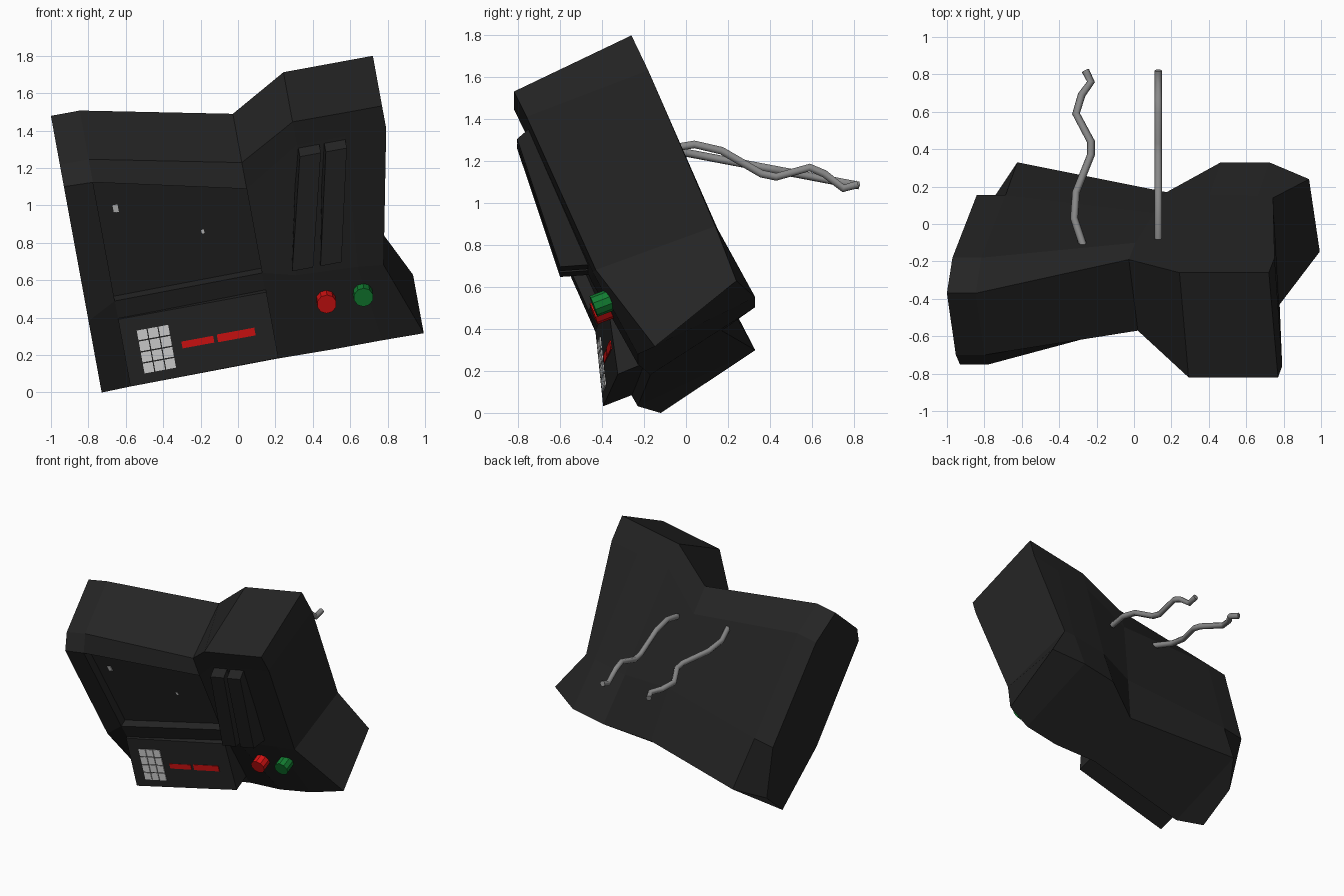
import bpy, bmesh, math
from mathutils import Vector

if "Cube" in bpy.data.objects:
    bpy.data.objects.remove(bpy.data.objects["Cube"])

ROLL = math.radians(10.4)          # the whole console is rolled about y
C, S = math.cos(ROLL), math.sin(ROLL)


def P(u, y, z):
    """Console coordinates to world."""
    return Vector((C * u - S * z, y, S * u + C * z))


def material(name, rgb):
    m = bpy.data.materials.new(name)
    m.diffuse_color = (*rgb, 1)
    m.use_nodes = True
    m.node_tree.nodes["Principled BSDF"].inputs["Base Color"].default_value = m.diffuse_color
    return m


BLACK = material("black_casing", (0.018, 0.018, 0.018))
WHITE = material("white_keys", (0.65, 0.65, 0.65))
RED = material("red", (0.65, 0.006, 0.006))
GREEN = material("green", (0.006, 0.2, 0.03))
GREY = material("grey_cable", (0.25, 0.25, 0.25))


def finish(bm, name, mat):
    bmesh.ops.recalc_face_normals(bm, faces=bm.faces)
    me = bpy.data.meshes.new(name)
    bm.to_mesh(me)
    bm.free()
    ob = bpy.data.objects.new(name, me)
    me.materials.append(mat)
    bpy.context.collection.objects.link(ob)
    return ob


def add_block(bm, front, back):
    """Closed block from four front and four back corners."""
    f = [bm.verts.new(P(*p)) for p in front]
    b = [bm.verts.new(P(*p)) for p in back]
    bm.faces.new(f)
    bm.faces.new(b[::-1])
    for i in range(4):
        j = (i + 1) % 4
        bm.faces.new((f[j], f[i], b[i], b[j]))


def bilinear(corners, u, z):
    """y on a quad given as (u0, u1, z0, z1, y00, y10, y01, y11)."""
    u0, u1, z0, z1, a, b, c, d = corners
    s, t = (u - u0) / (u1 - u0), (z - z0) / (z1 - z0)
    return (a * (1 - s) + b * s) * (1 - t) + (c * (1 - s) + d * s) * t


def add_plate(bm, surf, u0, u1, z0, z1, t):
    """Thin plate lying on a bilinear surface."""
    pts = [(u0, z0), (u1, z0), (u1, z1), (u0, z1)]
    add_block(bm, [(u, bilinear(surf, u, z) - t, z) for u, z in pts],
              [(u, bilinear(surf, u, z) + 0.004, z) for u, z in pts])


# Casing: side profiles (y, z) lofted left to right.
# Order: front from top to bottom, then back from bottom to top.
profiles = [
    (-.717, [(-.70, 1.37), (-.75, 1.25), (-.43, .52), (-.12, .131),
             (.12, .325), (.155, .75), (-.18, 1.47), (-.37, 1.635)]),
    (-.56, [(-.70, 1.37), (-.75, 1.245), (-.465, .60), (-.23, .135),
            (.33, .407), (.155, .75), (-.18, 1.47), (-.37, 1.635)]),
    (.242, [(-.57, 1.205), (-.53, 1.062), (-.38, .605), (-.17, .14),
            (.17, .354), (.06, .74), (-.10, 1.28), (-.19, 1.47)]),
    (.548, [(-.82, 1.37), (-.76, 1.245), (-.45, .56), (-.23, .135),
            (.33, .412), (.155, .745), (-.18, 1.47), (-.26, 1.64)]),
    (.81, [(-.82, 1.368), (-.76, 1.245), (-.445, .545), (-.23, .135),
           (.33, .412), (.15, .745), (-.18, 1.47), (-.26, 1.64)]),
    (1.034, [(-.82, 1.368), (-.76, 1.245), (-.43, .53), (-.148, .132),
             (.24, .45), (.14, .741), (-.18, 1.47), (-.26, 1.64)]),
]
shift = {(3, 2): -.13, (4, 2): -.06, (5, 2): -.145, (5, 5): -.142}  # waist
bm = bmesh.new()
grid = [[bm.verts.new(P(u + shift.get((c, r), 0), y, z))
         for r, (y, z) in enumerate(prof)] for c, (u, prof) in enumerate(profiles)]
for c in range(5):
    for r in range(8):
        n = (r + 1) % 8
        quad = [grid[c][r], grid[c][n], grid[c + 1][n], grid[c + 1][r]]
        if (c, r) != (1, 1):
            bm.faces.new(quad)
            continue
        # recessed screen
        inward = P(0, .9026, .4305) * .06
        inner = [bm.verts.new(v.co + inward) for v in quad]
        bm.faces.new(inner)
        for i in range(4):
            j = (i + 1) % 4
            bm.faces.new((quad[i], quad[j], inner[j], inner[i]))
for col in (grid[0], grid[-1]):
    for i in range(3):
        bm.faces.new((col[i], col[i + 1], col[6 - i], col[7 - i]))
finish(bm, "console_casing", BLACK)

# Two raised bars beside the screen
bm = bmesh.new()
for top, bot in ((.553, .402), (.694, .556)):
    w = .114
    us = [bot, bot + w, top + w, top]
    fy = [(-.60, .585), (-.60, .585), (-.805, 1.18), (-.805, 1.18)]
    by = [(-.40, .60), (-.40, .60), (-.69, 1.28), (-.69, 1.28)]
    add_block(bm, [(u, *p) for u, p in zip(us, fy)], [(u, *p) for u, p in zip(us, by)])
finish(bm, "raised_bars", BLACK)

# Keypad housing
front = (-.56, .246, .137, .50, -.395, -.325, -.432, -.375)
bm = bmesh.new()
add_block(bm, [(-.56, -.395, .135), (.246, -.325, .142), (.246, -.375, .50), (-.56, -.432, .50)],
          [(-.56, -.18, .22), (.246, -.14, .22), (.246, -.25, .545), (-.56, -.30, .545)])
finish(bm, "keypad_housing", BLACK)

# Keys, four rows of three
bm = bmesh.new()
for r in range(4):
    for c in range(3):
        u, z = -.473 + c * .059, .190 + r * .060
        add_plate(bm, front, u, u + .053, z, z + .053, .008)
finish(bm, "keypad_keys", WHITE)

# Red readout bars
bm = bmesh.new()
add_plate(bm, front, -.249, -.076, .285, .322, .006)
add_plate(bm, front, -.056, .148, .283, .325, .006)
finish(bm, "red_readout", RED)

# Small light specks on the screen
screen = (-.56, .242, .60, 1.15, -.40, -.315, -.64, -.50)
bm = bmesh.new()
add_plate(bm, screen, -.48, -.452, 1.065, 1.105, .015)
add_plate(bm, screen, -.038, -.022, .87, .89, .015)
finish(bm, "screen_specks", WHITE)

# Push buttons
axis = P(0, -.93, -.36).normalized()
for name, u, mat in (("red_button", .552, RED), ("green_button", .752, GREEN)):
    bpy.ops.mesh.primitive_cylinder_add(
        vertices=10, radius=.053, depth=.12, location=P(u, -.385, .40),
        rotation=axis.to_track_quat('Z', 'Y').to_euler())
    ob = bpy.context.object
    ob.name = name
    ob.data.materials.append(mat)


# Cables out of the back
def cable(name, pts):
    cu = bpy.data.curves.new(name, 'CURVE')
    cu.dimensions = '3D'
    cu.bevel_depth = .021
    cu.bevel_resolution = 1
    cu.use_fill_caps = True
    sp = cu.splines.new('POLY')
    sp.points.add(len(pts) - 1)
    for p, co in zip(sp.points, pts):
        p.co = (*co, 1)
    ob = bpy.data.objects.new(name, cu)
    bpy.context.collection.objects.link(ob)
    cu.materials.append(GREY)


left = [(-.27, -.12), (-.32, .03), (-.31, .17), (-.23, .37), (-.23, .44),
        (-.31, .59), (-.28, .69), (-.23, .76), (-.26, .82)]
cable("left_cable", [(x, y, 1.24 - .19 * y) for x, y in left])
right = [(-.08, 1.26), (.04, 1.28), (.17, 1.25), (.36, 1.14), (.43, 1.125),
         (.59, 1.17), (.66, 1.14), (.75, 1.07), (.82, 1.09)]
cable("right_cable", [(.13, y, z) for y, z in right])
